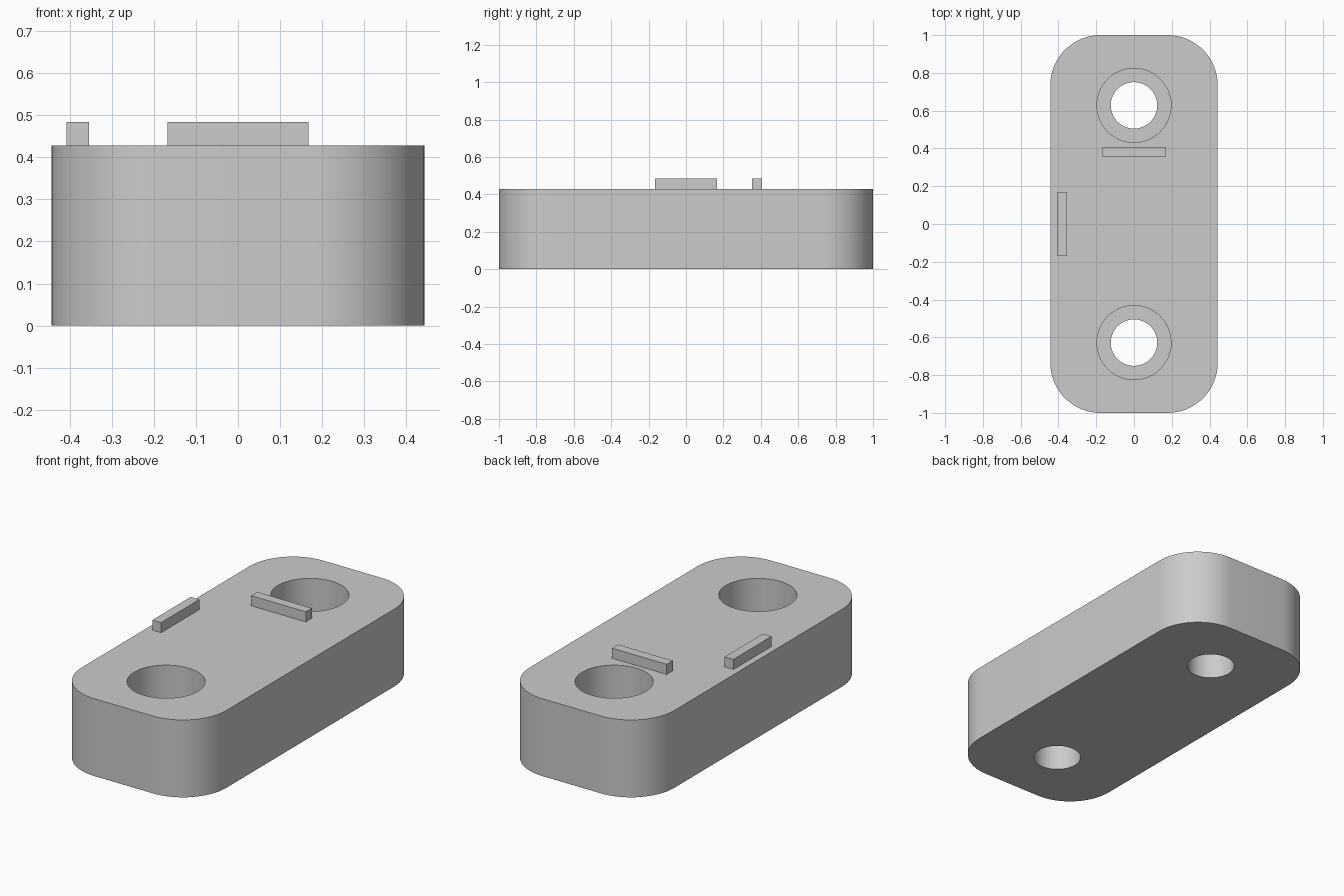
import bpy
import bmesh

cube = bpy.data.objects.get("Cube")
if cube:
    bpy.data.objects.remove(cube, do_unlink=True)

HEIGHT = 0.428
HOLE_Y = 0.628
SEAT_Z = 0.21

grey = bpy.data.materials.new("light_grey")
grey.use_nodes = True
grey.diffuse_color = (0.6, 0.6, 0.6, 1)
grey.node_tree.nodes["Principled BSDF"].inputs["Base Color"].default_value = (0.6, 0.6, 0.6, 1)


def box(name, x0, x1, y0, y1, z0, z1, radius=0):
    """Box between limits, with optionally rounded vertical edges."""
    bm = bmesh.new()
    bmesh.ops.create_cube(bm, size=1)
    for v in bm.verts:
        v.co.x = x1 if v.co.x > 0 else x0
        v.co.y = y1 if v.co.y > 0 else y0
        v.co.z = z1 if v.co.z > 0 else z0
    if radius:
        upright = [e for e in bm.edges if abs(e.verts[0].co.z - e.verts[1].co.z) > 0.01]
        bmesh.ops.bevel(bm, geom=upright, offset=radius, segments=16,
                        profile=0.5, affect='EDGES')
    mesh = bpy.data.meshes.new(name)
    bm.to_mesh(mesh)
    bm.free()
    mesh.materials.append(grey)
    obj = bpy.data.objects.new(name, mesh)
    bpy.context.collection.objects.link(obj)
    return obj


def cut_cylinder(target, radius, y, z0, z1):
    """Subtract an upright cylinder from the target."""
    bpy.ops.mesh.primitive_cylinder_add(vertices=64, radius=radius, depth=z1 - z0,
                                        location=(0, y, (z0 + z1) / 2))
    cutter = bpy.context.object
    cutter.name = "hole_cutter"
    cutter.hide_render = True
    cutter.data.materials.append(grey)
    mod = target.modifiers.new("hole", 'BOOLEAN')
    mod.operation = 'DIFFERENCE'
    mod.solver = 'EXACT'
    mod.object = cutter
    bpy.context.view_layer.objects.active = target
    bpy.ops.object.modifier_apply(modifier=mod.name)
    bpy.data.objects.remove(cutter, do_unlink=True)


# Rounded block with two counterbored screw holes
block = box("block", -0.443, 0.443, -1, 1, 0, HEIGHT, radius=0.265)
for y in (-HOLE_Y, HOLE_Y):
    cut_cylinder(block, 0.123, y, -0.1, HEIGHT + 0.1)
    cut_cylinder(block, 0.196, y, SEAT_Z, HEIGHT + 0.1)

bpy.ops.object.select_all(action='DESELECT')
block.select_set(True)
bpy.context.view_layer.objects.active = block
bpy.ops.object.shade_smooth_by_angle(angle=0.5)

# Raised locating ribs on the top face
box("back_rib", -0.167, 0.167, 0.354, 0.407, HEIGHT, 0.484)
box("right_rib", -0.407, -0.354, -0.167, 0.167, HEIGHT, 0.484)
